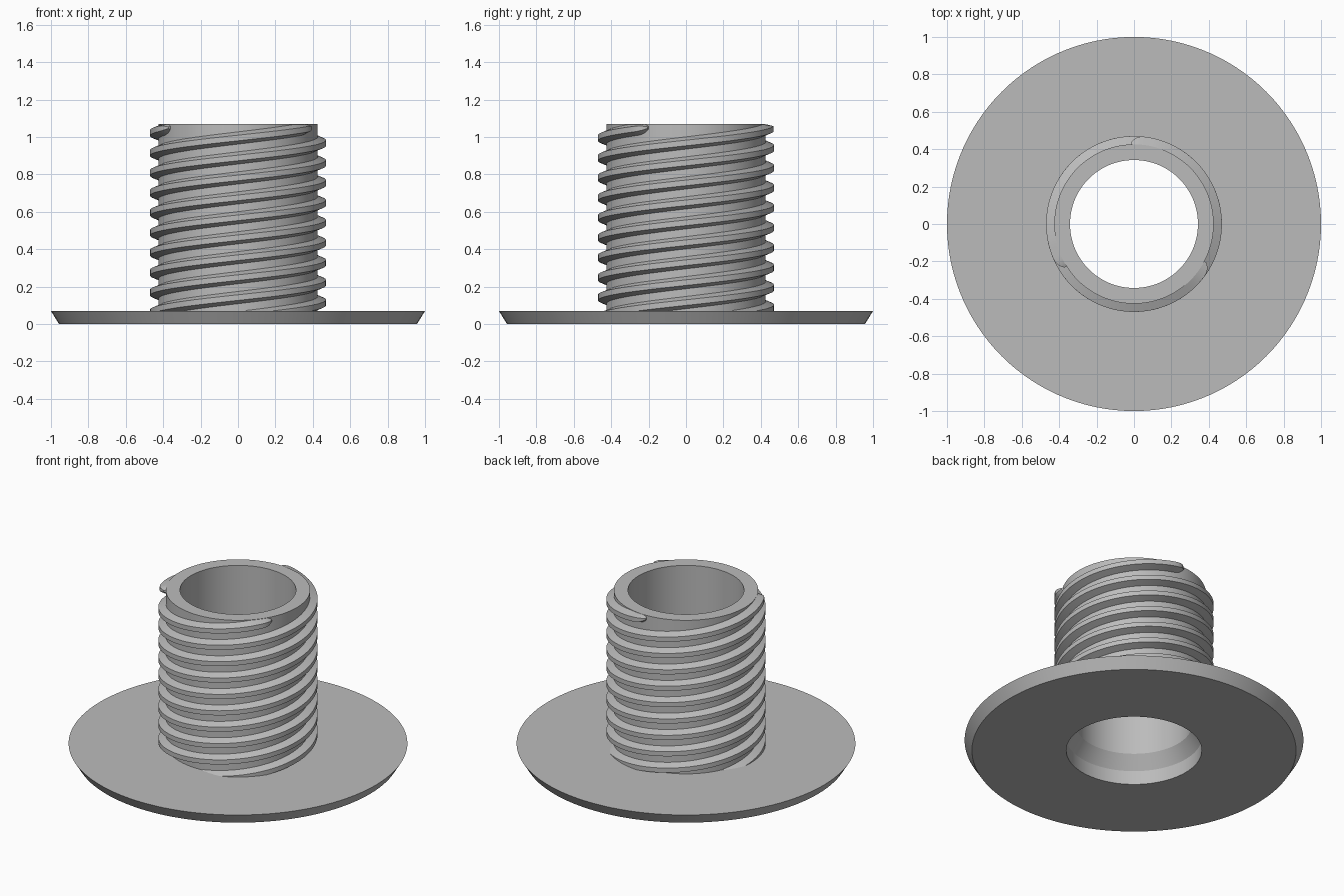
import bpy, bmesh, math

cube = bpy.data.objects.get("Cube")
if cube:
    bpy.data.objects.remove(cube, do_unlink=True)

GREY = (0.5, 0.5, 0.5, 1.0)
grey = bpy.data.materials.new("plain grey")
grey.use_nodes = True
grey.diffuse_color = GREY
grey.node_tree.nodes["Principled BSDF"].inputs["Base Color"].default_value = GREY

SLEEVE_R, BORE_R, CREST_R = 0.426, 0.342, 0.47
FLANGE_Z, TOP_Z = 0.07, 1.07
LEAD, STARTS = 0.32, 3
SEGMENTS = 120


def loft(name, rings, closed):
    """Skin a row of equal rings; join the ends, or cap them."""
    bm = bmesh.new()
    rows = [[bm.verts.new(p) for p in ring] for ring in rings]
    pairs = list(zip(rows, rows[1:]))
    if closed:
        pairs.append((rows[-1], rows[0]))
    else:
        bm.faces.new(rows[0])
        bm.faces.new(rows[-1])
    for a, b in pairs:
        for i in range(len(a)):
            j = (i + 1) % len(a)
            bm.faces.new((a[i], a[j], b[j], b[i]))
    bmesh.ops.recalc_face_normals(bm, faces=bm.faces)
    mesh = bpy.data.meshes.new(name)
    bm.to_mesh(mesh)
    bm.free()
    mesh.materials.append(grey)
    obj = bpy.data.objects.new(name, mesh)
    bpy.context.collection.objects.link(obj)
    bpy.ops.object.select_all(action="DESELECT")
    obj.select_set(True)
    bpy.context.view_layer.objects.active = obj
    bpy.ops.object.shade_smooth_by_angle(angle=math.radians(30))
    return obj


def section(profile, angle):
    """Place a radius/height profile at an angle about the axis."""
    return [(r * math.cos(angle), r * math.sin(angle), z) for r, z in profile]


# Flange, sleeve and countersunk bore as one turned body
body = [(0.4, 0), (0.957, 0), (1, FLANGE_Z), (SLEEVE_R, FLANGE_Z),
        (SLEEVE_R, TOP_Z), (BORE_R, TOP_Z), (BORE_R, 0.175), (0.4, 0.09)]
loft("flanged_sleeve",
     [section(body, math.tau * i / SEGMENTS) for i in range(SEGMENTS)], True)

# Three right-hand threads, tapering out just below the rim
END_Z, START_Z = 1.05, 0.04
sweep = (END_Z - START_Z) / LEAD * math.tau
steps = int(sweep / math.tau * SEGMENTS)
taper = math.radians(7)
for start in range(STARTS):
    end_angle = math.radians(92) + math.tau * start / STARTS
    rings = []
    for i in range(steps + 1):
        back = sweep * (1 - i / steps)
        size = 0.3 + 0.7 * math.sqrt(min(1, back / taper))
        z = END_Z - LEAD * back / math.tau
        root, crest = 0.034 * size, 0.015 * size
        outer = SLEEVE_R + (CREST_R - SLEEVE_R) * size
        profile = [(SLEEVE_R - 0.003, z - root), (outer, z - crest),
                   (outer, z + crest), (SLEEVE_R - 0.003, z + root)]
        profile = [(r, min(h, TOP_Z - 0.001)) for r, h in profile]
        rings.append(section(profile, end_angle - back))
    loft(f"thread_{start + 1}", rings, False)
